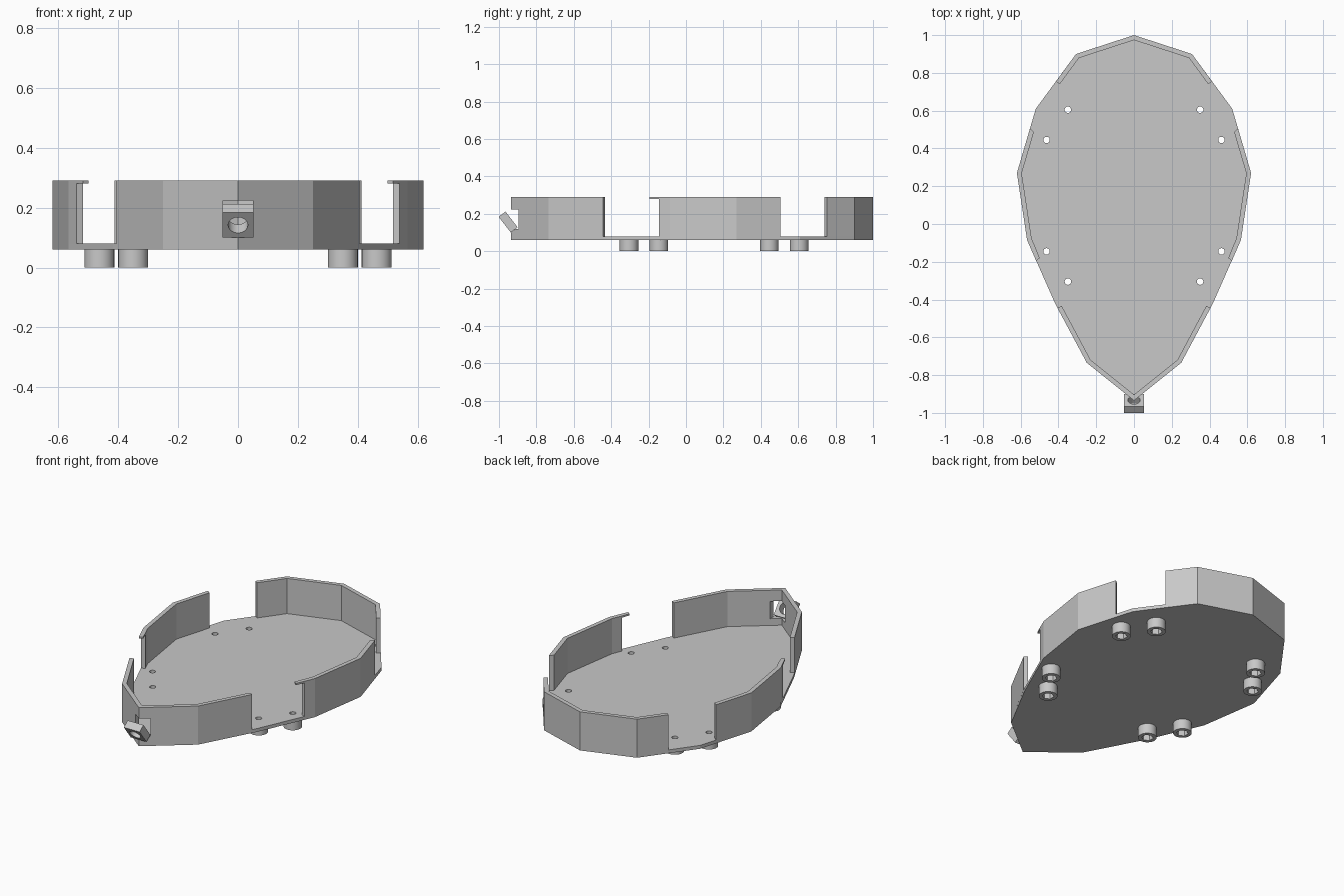
import bpy
import bmesh
import math
from mathutils import Matrix, Vector

if "Cube" in bpy.data.objects:
    bpy.data.objects.remove(bpy.data.objects["Cube"], do_unlink=True)

grey = bpy.data.materials.new("light grey plastic")
grey.use_nodes = True
COLOUR = (0.58, 0.58, 0.58, 1)
grey.diffuse_color = COLOUR
grey.node_tree.nodes["Principled BSDF"].inputs["Base Color"].default_value = COLOUR

FLOOR_BOTTOM, FLOOR_TOP, RIM = 0.06, 0.08, 0.29
WALL = 0.025


def add_object(name, bm):
    bmesh.ops.recalc_face_normals(bm, faces=bm.faces)
    mesh = bpy.data.meshes.new(name)
    bm.to_mesh(mesh)
    bm.free()
    mesh.materials.append(grey)
    ob = bpy.data.objects.new(name, mesh)
    bpy.context.collection.objects.link(ob)
    return ob


def prism(name, points, z0, z1):
    bm = bmesh.new()
    base = bm.faces.new([bm.verts.new((x, y, z0)) for x, y in points])
    top = bmesh.ops.extrude_face_region(bm, geom=[base])["geom"]
    verts = [g for g in top if isinstance(g, bmesh.types.BMVert)]
    bmesh.ops.translate(bm, verts=verts, vec=(0, 0, z1 - z0))
    return add_object(name, bm)


def box(name, centre, size, tilt=0.0):
    bm = bmesh.new()
    bmesh.ops.create_cube(bm, size=1, matrix=Matrix.Translation(centre)
                          @ Matrix.Rotation(tilt, 4, 'X') @ Matrix.Diagonal((*size, 1)))
    return add_object(name, bm)


def cylinder(name, centre, radius, depth, sides=32, tilt=0.0):
    bm = bmesh.new()
    bmesh.ops.create_cone(bm, cap_ends=True, segments=sides, radius1=radius,
                          radius2=radius, depth=depth,
                          matrix=Matrix.Translation(centre) @ Matrix.Rotation(tilt, 4, 'X'))
    return add_object(name, bm)


def cut(ob, cutters):
    for cutter in cutters:
        bpy.context.view_layer.objects.active = ob
        mod = ob.modifiers.new("cut", 'BOOLEAN')
        mod.operation = 'DIFFERENCE'
        mod.solver = 'EXACT'
        mod.object = cutter
        bpy.ops.object.modifier_apply(modifier=mod.name)
        bpy.data.objects.remove(cutter, do_unlink=True)


def smooth(ob):
    bpy.ops.object.select_all(action='DESELECT')
    ob.select_set(True)
    bpy.context.view_layer.objects.active = ob
    bpy.ops.object.shade_smooth_by_angle(angle=math.radians(30))


def inset(points, t):
    # mitred inward offset of a clockwise outline
    result = []
    for i, p in enumerate(points):
        a = (p - points[i - 1]).normalized()
        b = (points[(i + 1) % len(points)] - p).normalized()
        na, nb = Vector((a.y, -a.x)), Vector((b.y, -b.x))
        result.append(p + (na + nb) * t / (1 + na.dot(nb)))
    return result


def flip(points):
    return [Vector((-p[0], p[1])) for p in reversed(points)]


# Egg-shaped outline, clockwise from the rear tip
side = [Vector(p) for p in ((0.307, 0.9), (0.52, 0.61), (0.62, 0.27),
                            (0.566, -0.085), (0.418, -0.42), (0.25, -0.735))]
rear, front = Vector((0, 1)), Vector((0, -0.935))
outline = [rear] + side + [front] + flip(side)
inner = inset(outline, WALL)

# Floor with bolt holes
floor = prism("floor", outline, FLOOR_BOTTOM, FLOOR_TOP)
leg_spots = [(s * x, y) for s in (1, -1)
             for x, y in ((0.35, 0.605), (0.463, 0.445), (0.463, -0.145), (0.35, -0.305))]
cut(floor, [cylinder("cutter", (x, y, 0.07), 0.017, 0.1, 24) for x, y in leg_spots])

# Feet with a hexagonal nut pocket and a bolt hole
for i, (x, y) in enumerate(leg_spots):
    foot = cylinder(f"foot_{i + 1}", (x, y, FLOOR_BOTTOM / 2), 0.05, FLOOR_BOTTOM)
    cut(foot, [cylinder("cutter", (x, y, 0.01), 0.032, 0.05, 6),
               cylinder("cutter", (x, y, 0.04), 0.017, 0.1, 24)])
    smooth(foot)

# Rear wall
out_half = [Vector((0.413, 0.755)), outline[1]]
in_half = [Vector((0.393, 0.74)), inner[1]]
prism("rear_wall", out_half + [rear] + flip(out_half)
      + list(reversed(in_half + [inner[0]] + flip(in_half))), FLOOR_TOP, RIM)

# Front wall with a slot behind the hook
out_half = [Vector((0.405, -0.445)), outline[6]]
in_half = [Vector((0.383, -0.433)), inner[6]]
front_wall = prism("front_wall", out_half + [front] + flip(out_half)
                   + list(reversed(in_half + [inner[7]] + flip(in_half))), FLOOR_TOP, RIM)
cut(front_wall, [box("cutter", (0, -0.9, 0.172), (0.1, 0.2, 0.104))])

# Side walls, each with a thin lip at the top of its front end
wall_plan = [Vector((0.551, 0.505)), outline[3], outline[4], Vector((0.54, -0.145)),
             Vector((0.517, -0.135)), inner[4], inner[3], Vector((0.53, 0.487))]
lip_plan = [Vector(p) for p in ((0.54, -0.145), (0.518, -0.195),
                                (0.5, -0.18), (0.517, -0.135))]
for name, mirror in (("left", False), ("right", True)):
    prism(name + "_wall", flip(wall_plan) if mirror else wall_plan, FLOOR_TOP, RIM)
    prism(name + "_lip", flip(lip_plan) if mirror else lip_plan, RIM - 0.01, RIM)

# Tilted front hook with a round hole
TILT = 0.66
centre = (0, -0.951, 0.156)
hook = box("front_hook", centre, (0.104, 0.046, 0.106), TILT)
cut(hook, [cylinder("cutter", centre, 0.033, 0.2, 32, TILT + math.pi / 2)])
smooth(hook)
